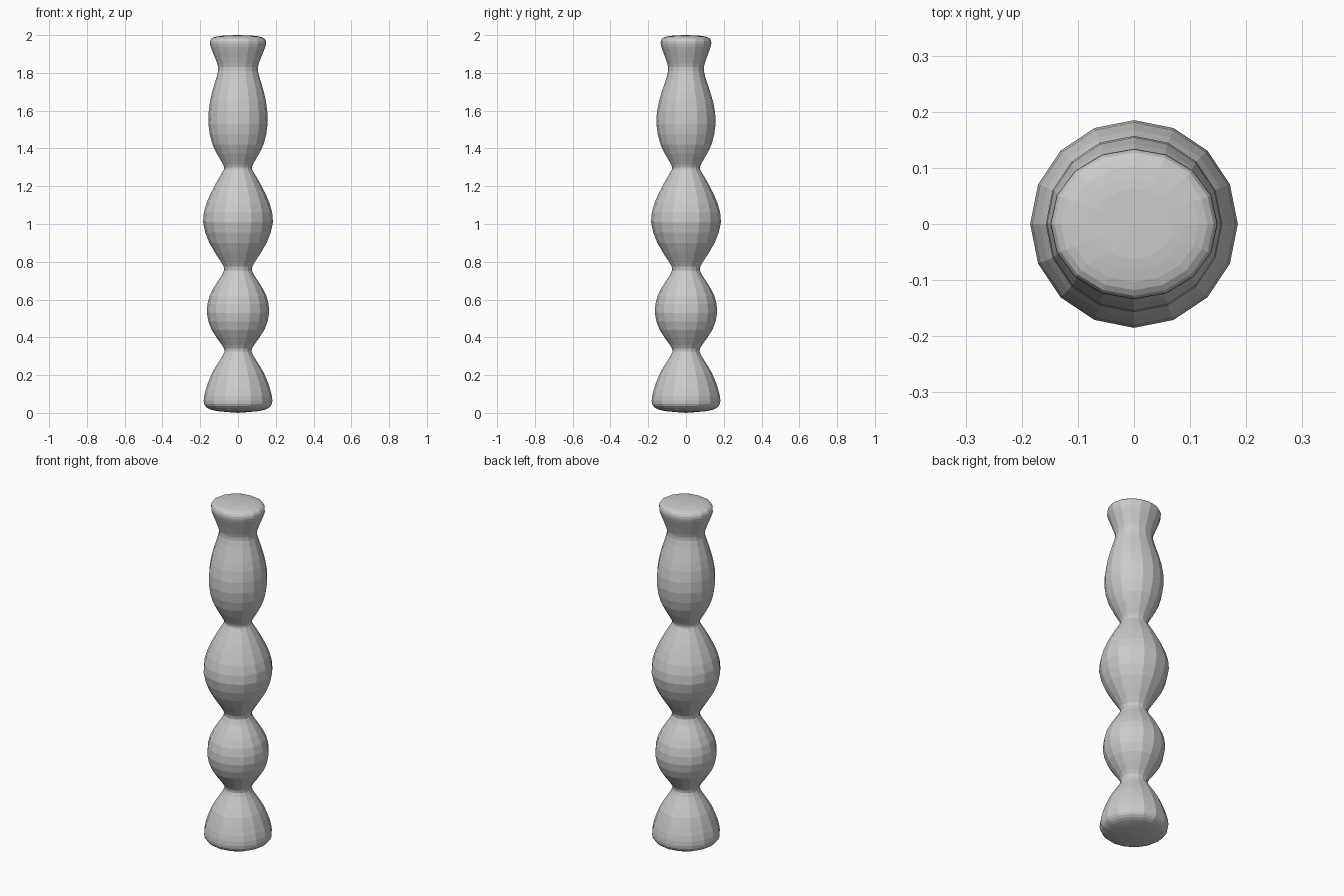
import bpy, bmesh, math

if "Cube" in bpy.data.objects:
    bpy.data.objects.remove(bpy.data.objects["Cube"])

SIDES = 16
# Outline of the turned post: (radius, height)
PROFILE = [
    (0.10, 0.008), (0.145, 0.018), (0.173, 0.036), (0.182, 0.065), (0.172, 0.12),
    (0.138, 0.21), (0.095, 0.28), (0.072, 0.325), (0.085, 0.36),
    (0.14, 0.44), (0.165, 0.53), (0.15, 0.62), (0.105, 0.70), (0.073, 0.755),
    (0.09, 0.80), (0.152, 0.90), (0.185, 1.01), (0.167, 1.11), (0.12, 1.21),
    (0.082, 1.275), (0.073, 1.30), (0.09, 1.335), (0.135, 1.42), (0.157, 1.53),
    (0.148, 1.65), (0.125, 1.74), (0.105, 1.81), (0.11, 1.85), (0.138, 1.92),
    (0.149, 1.955), (0.142, 1.98), (0.115, 1.992), (0.07, 1.998)]


def smooth_profile(pts, steps=2):
    """Catmull-Rom interpolation of the outline."""
    out = []
    for i in range(len(pts) - 1):
        a, b, c, d = (pts[min(max(i + k, 0), len(pts) - 1)] for k in (-1, 0, 1, 2))
        for s in range(steps):
            t = s / steps
            out.append(tuple(0.5 * (2 * q + (r - p) * t + (2 * p - 5 * q + 4 * r - w) * t * t
                                    + (3 * q - p - 3 * r + w) * t ** 3)
                             for p, q, r, w in zip(a, b, c, d)))
    return out + [pts[-1]]


def depth_scale(z):
    """The neck and top cap are slightly flattened front to back."""
    t = min(max((z - 1.55) / 0.25, 0), 1)
    return 1 - 0.1 * t * t * (3 - 2 * t)


# Turned post: rings of 16 joined into faceted walls, closed by shallow caps
bm = bmesh.new()
rings = []
for r, z in smooth_profile(PROFILE):
    angles = [2 * math.pi * k / SIDES for k in range(SIDES)]
    rings.append([bm.verts.new((r * math.cos(a), r * math.sin(a) * depth_scale(z), z))
                  for a in angles])
for lo, hi in zip(rings, rings[1:]):
    for k in range(SIDES):
        n = (k + 1) % SIDES
        bm.faces.new((lo[k], lo[n], hi[n], hi[k]))
for ring, z in ((rings[0], 0.0), (rings[-1], 2.0)):
    centre = bm.verts.new((0, 0, z))
    for k in range(SIDES):
        bm.faces.new((ring[k], ring[(k + 1) % SIDES], centre))
bmesh.ops.recalc_face_normals(bm, faces=bm.faces)

mesh = bpy.data.meshes.new("turned_post")
bm.to_mesh(mesh)
bm.free()
bpy.context.collection.objects.link(bpy.data.objects.new("turned_post", mesh))
